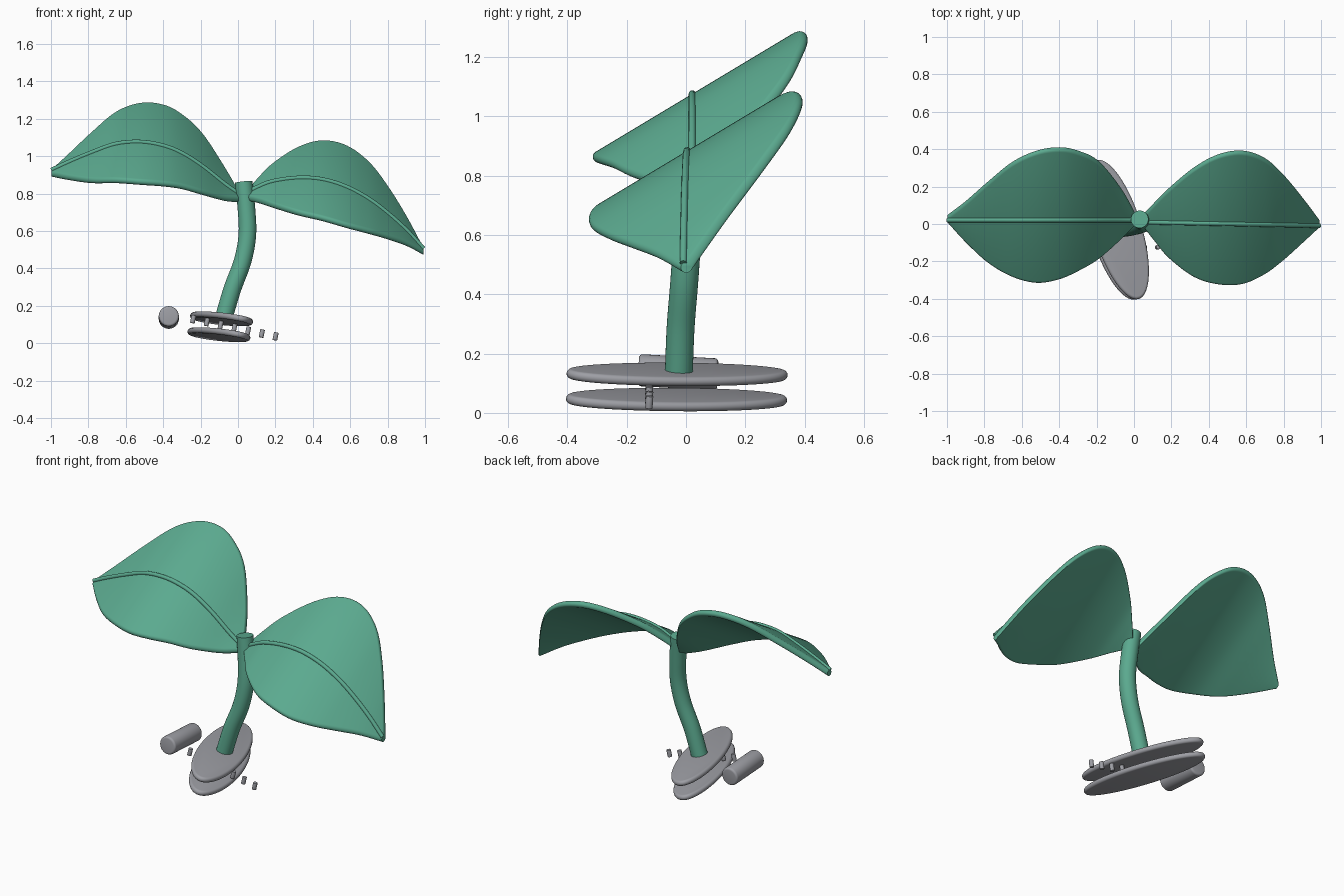
import bpy, bmesh, math
from mathutils import Vector, Matrix

if "Cube" in bpy.data.objects:
    bpy.data.objects.remove(bpy.data.objects["Cube"])


def material(name, rgb):
    m = bpy.data.materials.new(name)
    m.diffuse_color = (*rgb, 1)
    m.use_nodes = True
    m.node_tree.nodes["Principled BSDF"].inputs["Base Color"].default_value = m.diffuse_color
    return m


GREEN = material("leaf green", (0.105, 0.40, 0.275))
GREY = material("stone grey", (0.34, 0.345, 0.375))


def finish(bm, name, mat):
    bmesh.ops.recalc_face_normals(bm, faces=bm.faces)
    me = bpy.data.meshes.new(name)
    bm.to_mesh(me)
    bm.free()
    ob = bpy.data.objects.new(name, me)
    bpy.context.collection.objects.link(ob)
    me.materials.append(mat)
    bpy.ops.object.select_all(action='DESELECT')
    ob.select_set(True)
    bpy.context.view_layer.objects.active = ob
    bpy.ops.object.shade_smooth_by_angle(angle=math.radians(40))
    return ob


def spline(rows, n):
    """Smooth rows through the key rows (Catmull-Rom)."""
    pts = [Vector(r) for r in rows]
    out = []
    for i in range(len(pts) - 1):
        p1, p2 = pts[i], pts[i + 1]
        p0 = pts[i - 1] if i else p1 * 2 - p2
        p3 = pts[i + 2] if i + 2 < len(pts) else p2 * 2 - p1
        for k in range(n):
            t = k / n
            out.append(0.5 * (2 * p1 + (p2 - p0) * t + (2 * p0 - 5 * p1 + 4 * p2 - p3) * t * t
                              + (3 * p1 - p0 - 3 * p2 + p3) * t ** 3))
    return out + [pts[-1]]


def loft(loops, name, mat):
    bm = bmesh.new()
    rings = [[bm.verts.new(p) for p in loop] for loop in loops]
    for a, b in zip(rings, rings[1:]):
        for i in range(len(a)):
            j = (i + 1) % len(a)
            bm.faces.new((a[i], a[j], b[j], b[i]))
    bm.faces.new(rings[0])
    bm.faces.new(rings[-1])
    return finish(bm, name, mat)


def tube(path, radius, name, mat, sides=24):
    loops = []
    for i, p in enumerate(path):
        d = (path[min(i + 1, len(path) - 1)] - path[max(i - 1, 0)]).normalized()
        u = d.cross(Vector((0, 1, 0))).normalized()
        v = d.cross(u)
        loops.append([p + radius * (u * math.cos(a) + v * math.sin(a))
                      for a in (2 * math.pi * k / sides for k in range(sides))])
    return loft(loops, name, mat)


# Leaves: stadium cross-sections tilted up toward the back, arched along x
SLOPE = 0.6
ACROSS = Vector((0, 1, SLOPE)).normalized()
NORMAL = Vector((0, -SLOPE, 1)).normalized()
H = 0.018


def leaf(side, rows, mid_y):
    loops, rib = [], []
    for x, yu, yl, z in spline(rows, 6):
        my, z = mid_y(x), z - 0.01
        cy = (yu + yl) / 2
        c = Vector((x, cy, z + SLOPE * (cy - my)))
        flat = max((yu - yl) / 2 / ACROSS.y - H, 0.001)
        loop = []
        for s in (1, -1):
            for k in range(9):
                a = -math.pi / 2 + math.pi * k / 8
                loop.append(c + s * (ACROSS * (flat + H * math.cos(a)) + NORMAL * H * math.sin(a)))
        loops.append(loop)
        rib.append(Vector((x, my, z)) + NORMAL * H)
    loft(loops, side + "_leaf", GREEN)
    tube(rib, 0.012, side + "_leaf_midrib", GREEN, 12)


# x, back edge y, front edge y, middle height
leaf("left", [(.01, .05, .0, .79), (-.07, .19, -.08, .845), (-.19, .335, -.185, .94),
              (-.3, .39, -.25, 1.01), (-.4, .408, -.293, 1.05), (-.52, .39, -.312, 1.07),
              (-.65, .33, -.28, 1.06), (-.78, .225, -.205, 1.015), (-.9, .12, -.095, .965),
              (-.998, .045, .012, .92)], lambda x: 0.03)
leaf("right", [(.04, .04, .0, .795), (.107, .11, -.085, .83), (.187, .19, -.18, .86),
               (.32, .30, -.28, .878), (.45, .37, -.32, .87), (.58, .39, -.318, .83),
               (.7, .35, -.265, .765), (.8, .26, -.19, .69), (.9, .14, -.1, .60),
               (.992, .018, -.015, .50)], lambda x: 0.02 * (1 - x))

# Stem
tube(spline([(-.075, -.024, .14), (-.03, -.018, .29), (.025, -.006, .44), (.05, .004, .58),
             (.045, .015, .72), (.03, .025, .862)], 8), 0.047, "stem", GREEN, 32)

# Shared tilt of the base parts
TILT = Vector((0, 0, 1)).rotation_difference(Vector((.2, .063, 1))).to_matrix().to_4x4()


# Two oval base plates with rounded rims
def plate(name, centre):
    a, b, c = 0.388, 0.132, 0.016
    m = Matrix.Translation(centre) @ TILT @ Matrix.Rotation(math.radians(17), 4, 'Z')
    loops = []
    for k in range(9):
        ang = -math.pi / 2 + math.pi * k / 8
        inset = c * (1 - math.cos(ang))
        loops.append([m @ Vector(((b - inset) * math.cos(t), (a - inset) * math.sin(t), c * math.sin(ang)))
                      for t in (2 * math.pi * i / 64 for i in range(64))])
    loft(loops, name, GREY)


plate("upper_base_plate", (-.088, -.03, .13))
plate("lower_base_plate", (-.102, -.032, .045))


def cylinder(name, centre, axis, radius, depth, bevel):
    bm = bmesh.new()
    bmesh.ops.create_cone(bm, cap_ends=True, segments=32, radius1=radius, radius2=radius, depth=depth)
    rims = [e for e in bm.edges if abs(e.verts[0].co.z - e.verts[1].co.z) < 1e-5]
    bmesh.ops.bevel(bm, geom=rims, offset=bevel, segments=4, profile=0.5, affect='EDGES')
    rot = Vector((0, 0, 1)).rotation_difference(Vector(axis)).to_matrix().to_4x4()
    bm.transform(Matrix.Translation(centre) @ rot)
    finish(bm, name, GREY)


# Side roller, lying front to back
cylinder("side_roller", (-.37, -.027, .137), (0, -1, .055), .054, .268, .012)

# Row of small pegs
for i in range(7):
    cylinder(f"peg_{i + 1}", (-.24 + .0735 * i, -.124, .128 - .0153 * i), (.2, .063, 1), .0125, .043, .002)
